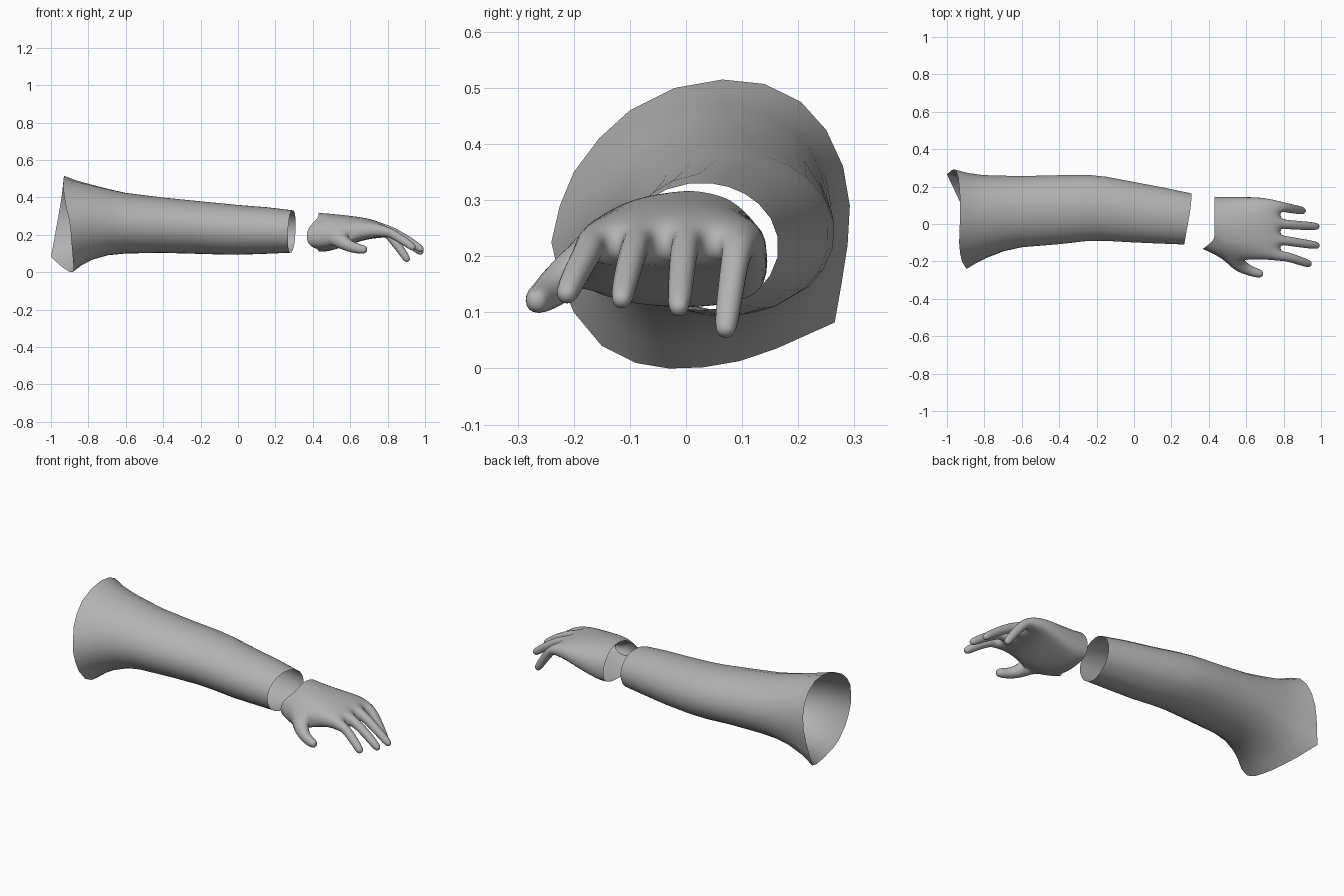
import bpy, bmesh, math
from mathutils import Vector

if "Cube" in bpy.data.objects:
    bpy.data.objects.remove(bpy.data.objects["Cube"])

grey = bpy.data.materials.new("plain_grey")
grey.diffuse_color = (0.45, 0.45, 0.45, 1)
grey.use_nodes = True
grey.node_tree.nodes["Principled BSDF"].inputs["Base Color"].default_value = grey.diffuse_color


def finish(bm, name, levels):
    bmesh.ops.recalc_face_normals(bm, faces=bm.faces)
    mesh = bpy.data.meshes.new(name)
    bm.to_mesh(mesh)
    bm.free()
    mesh.materials.append(grey)
    mesh.shade_smooth()
    ob = bpy.data.objects.new(name, mesh)
    bpy.context.collection.objects.link(ob)
    if levels:
        sub = ob.modifiers.new("smooth", 'SUBSURF')
        sub.levels = sub.render_levels = levels
    return ob


# --- Sleeve: flared shoulder mouth lofted to an oval cuff -----------------
# mouth outline: x, y, z
mouth = [(-.93, .065, .515), (-.93, .14, .507), (-.935, .205, .475), (-.94, .25, .425),
         (-.95, .28, .36), (-.962, .292, .29), (-.975, .288, .22), (-.987, .277, .15),
         (-1.0, .265, .082), (-.95, .16, .035), (-.92, .095, .013), (-.90, .03, .002),
         (-.885, -.03, .0), (-.88, -.09, .01), (-.88, -.15, .04), (-.885, -.2, .1),
         (-.89, -.225, .16), (-.895, -.24, .225), (-.905, -.225, .29), (-.92, -.2, .35),
         (-.93, -.155, .41), (-.935, -.1, .46), (-.932, -.02, .5)]
# stations: x, y min, y max, z min, z max, share of the mouth shape
stations = [(-.92, -.24, .29, .0, .515, 1.0), (-.86, -.21, .272, .035, .492, .65),
            (-.79, -.18, .262, .065, .472, .35), (-.70, -.147, .26, .09, .448, .15),
            (-.60, -.126, .258, .1, .425, .05), (-.40, -.11, .263, .103, .4, 0),
            (-.25, -.093, .265, .099, .385, 0), (-.15, -.092, .255, .096, .375, 0),
            (0, -.1, .225, .093, .36, 0), (.15, -.106, .195, .098, .348, 0),
            (.287, -.111, .165, .104, .331, 0)]


def oval_radius(a, b, t):
    return a * b / math.hypot(b * math.cos(t), a * math.sin(t))


bm = bmesh.new()
rings = []
for x, y0, y1, z0, z1, w in stations:
    cy, cz, a, b = (y0 + y1) / 2, (z0 + z1) / 2, (y1 - y0) / 2, (z1 - z0) / 2
    tilt = 0.02 * max(0, (x + .15) / .437)
    ring = []
    for mx, my, mz in mouth:
        dy, dz = my - .025, mz - .2575
        t = math.atan2(dz, dy)
        ratio = math.hypot(dy, dz) / oval_radius(.265, .2575, t)
        r = oval_radius(a, b, t) * (1 + w * (ratio - 1))
        ring.append(bm.verts.new((x + w * (mx + .92) + tilt * math.cos(t) + tilt * .3 * math.sin(t),
                                  cy + r * math.cos(t), cz + r * math.sin(t))))
    rings.append(ring)
n = len(mouth)
for r0, r1 in zip(rings, rings[1:]):
    for i in range(n):
        j = (i + 1) % n
        bm.faces.new((r0[i], r0[j], r1[j], r1[i]))
finish(bm, "sleeve", 0)

# --- Hand: palm cage open at the wrist, fingers and thumb extruded --------
columns = [-1, -.66, -.45, -.13, .1, .42, .64, 1]
# palm stations: x, y min, y max, z middle, rise, drop, edge half thickness
palm = [(.43, -.135, .147, .19, .127, .08, .045), (.475, -.185, .147, .187, .128, .08, .055),
        (.60, -.195, .147, .205, .097, .058, .042), (.70, -.19, .143, .226, .062, .045, .032),
        (.785, -.2, .122, .218, .042, .036, .028)]

bm = bmesh.new()
tops, bottoms = [], []
for k, (x, y0, y1, zm, up, down, edge) in enumerate(palm):
    top, bottom = [], []
    for c in columns:
        y = (y0 + y1) / 2 + c * (y1 - y0) / 2
        dome = 1 - abs(c) ** 2.5
        px = .365 if k == 0 and c == -1 else x      # thumb side of the wrist flares back
        top.append(bm.verts.new((px, y, zm + edge + (up - edge) * dome)))
        bottom.append(bm.verts.new((px, y, zm - edge - (down - edge) * dome)))
    tops.append(top)
    bottoms.append(bottom)

side_faces, end_faces = [], []
m = len(columns)
for k in range(len(palm) - 1):
    t0, t1, b0, b1 = tops[k], tops[k + 1], bottoms[k], bottoms[k + 1]
    for i in range(m - 1):
        bm.faces.new((t0[i], t1[i], t1[i + 1], t0[i + 1]))
        bm.faces.new((b0[i], b0[i + 1], b1[i + 1], b1[i]))
    side_faces.append(bm.faces.new((t0[0], b0[0], b1[0], t1[0])))
    bm.faces.new((t0[-1], t1[-1], b1[-1], b0[-1]))
for i in range(m - 1):
    end_faces.append(bm.faces.new((tops[-1][i], bottoms[-1][i], bottoms[-1][i + 1], tops[-1][i + 1])))


def grow(face, start, path):
    """Extrude a face along path points (x, y, z, half width, half height)."""
    centre = face.calc_center_median()
    verts = list(face.verts)
    side = Vector((0, 1, 0)) if start.x else Vector((1, 0, 0))
    signs = [(math.copysign(1, (v.co - centre).dot(side)), math.copysign(1, v.co.z - centre.z))
             for v in verts]
    bm.faces.remove(face)
    prev = centre
    for k, (x, y, z, hw, hh) in enumerate(path):
        p = Vector((x, y, z))
        ahead = Vector(path[k + 1][:3]) if k + 1 < len(path) else p
        d = (ahead - prev).normalized()
        s = Vector((-d.y, d.x, 0)).normalized()
        u = d.cross(s)
        new = [bm.verts.new(p + s * (a * hw) + u * (b * hh)) for a, b in signs]
        for i in range(4):
            j = (i + 1) % 4
            bm.faces.new((verts[i], verts[j], new[j], new[i]))
        verts, prev = new, p
    bm.faces.new(verts)


# base and tip centres of index, middle, ring and little finger
fingers = [((.80, -.168, .217), (.947, -.217, .122)), ((.80, -.088, .228), (.992, -.117, .113)),
           ((.80, -.002, .226), (.990, -.014, .098)), ((.80, .09, .208), (.912, .069, .056))]
for f, (base, tip) in zip(end_faces[::2], fingers):
    base, tip = Vector(base), Vector(tip)
    path = []
    for t, w in ((.12, .027), (.5, .025), (.87, .023), (1.0, .015)):
        p = base.lerp(tip, t)
        p.z += .03 * t * (1 - t)
        path.append((*p, w, w))
    grow(f, Vector((1, 0, 0)), path)

# thumb
grow(side_faces[1], Vector((0, -1, 0)),
     [(.555, -.215, .160, .043, .043), (.610, -.248, .132, .029, .031),
      (.667, -.265, .121, .026, .027), (.692, -.270, .119, .016, .017)])
finish(bm, "hand", 2)
